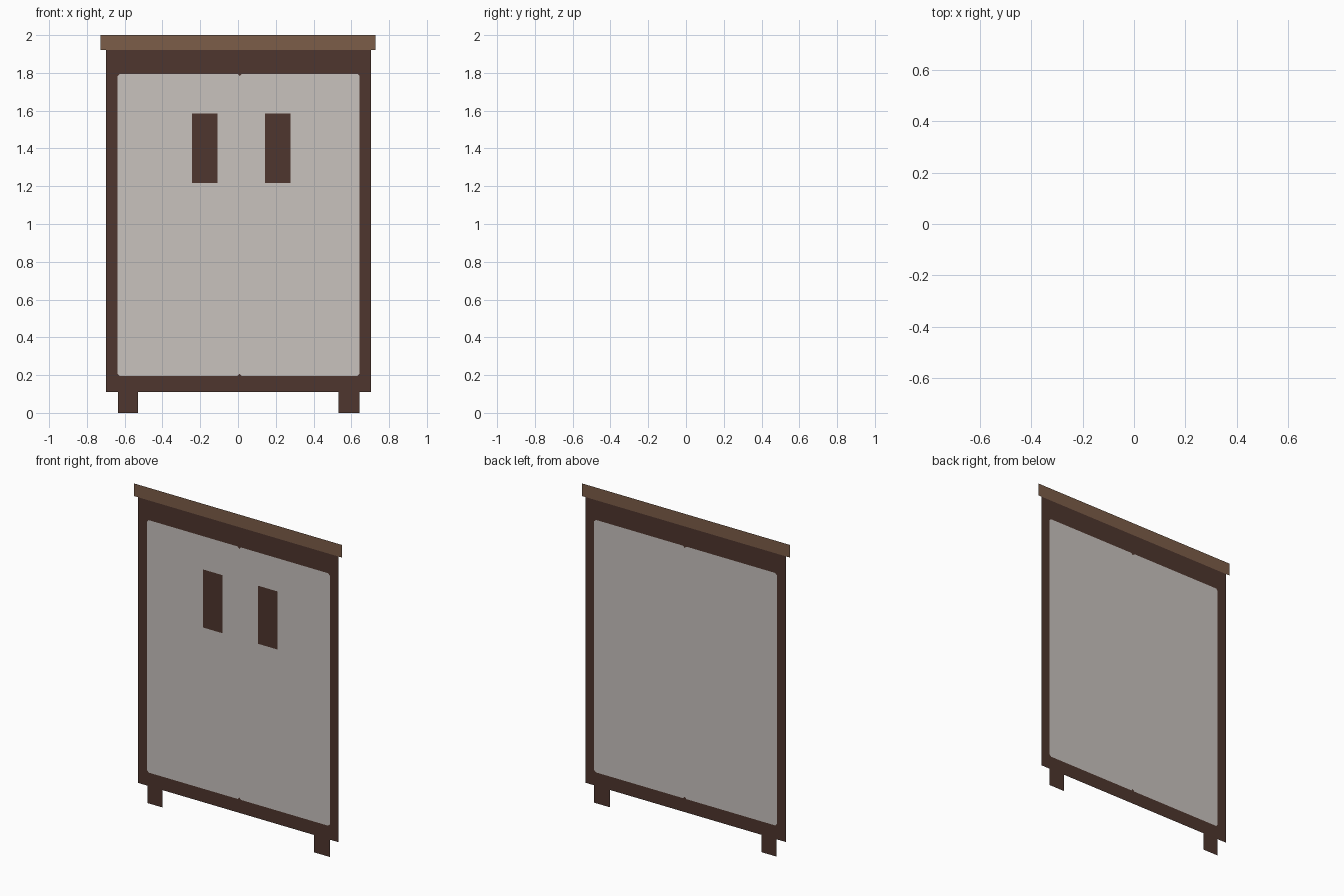
import bpy, bmesh

if "Cube" in bpy.data.objects:
    bpy.data.objects.remove(bpy.data.objects["Cube"])

def srgb(*c):
    return [((v / 255 + 0.055) / 1.055) ** 2.4 for v in c] + [1.0]

def material(name, rgb):
    m = bpy.data.materials.new(name)
    m.diffuse_color = srgb(*rgb)
    m.use_nodes = True
    m.node_tree.nodes["Principled BSDF"].inputs["Base Color"].default_value = m.diffuse_color
    return m

dark = material("dark_brown", (78, 54, 46))
wood = material("mid_brown", (124, 93, 72))
grey = material("warm_grey", (200, 194, 190))

def flat(name, polys, mat, y=0.0):
    """Flat sheet in the x-z plane made of counter-clockwise polygons, facing -y."""
    bm = bmesh.new()
    for poly in polys:
        bm.faces.new([bm.verts.new((x, y, z)) for x, z in poly])
    bmesh.ops.remove_doubles(bm, verts=bm.verts, dist=1e-5)
    me = bpy.data.meshes.new(name)
    bm.to_mesh(me)
    bm.free()
    me.materials.append(mat)
    ob = bpy.data.objects.new(name, me)
    bpy.context.collection.objects.link(ob)
    return ob

def rect(x0, x1, z0, z1):
    return [(x0, z0), (x1, z0), (x1, z1), (x0, z1)]

# Key positions
L, R, B, T = -0.70, 0.705, 0.11, 1.92          # carcass outline
DL, DM, DR, DB, DT = -0.637, 0.009, 0.644, 0.195, 1.795  # door opening
c = 0.012                                      # clipped door corners

def door(x0, x1):
    return [(x0 + c, DB), (x1 - c, DB), (x1, DB + c), (x1, DT - c),
            (x1 - c, DT), (x0 + c, DT), (x0, DT - c), (x0, DB + c)]

def corner_fills(x0, x1):
    return [[(x0, DB), (x0 + c, DB), (x0, DB + c)],
            [(x1, DB), (x1, DB + c), (x1 - c, DB)],
            [(x1, DT), (x1 - c, DT), (x1, DT - c)],
            [(x0, DT), (x0, DT - c), (x0 + c, DT)]]

# Carcass frame around the doors, including the bits at clipped corners
flat("carcass_frame",
     [rect(L, DL, B, T), rect(DR, R, B, T), rect(DL, DR, B, DB), rect(DL, DR, DT, T)]
     + corner_fills(DL, DM) + corner_fills(DM, DR), dark)

# Doors
flat("left_door", [door(DL, DM)], grey)
flat("right_door", [door(DM, DR)], grey)

# Top board
flat("top_board", [rect(-0.728, 0.728, T, 2.0)], wood)

# Feet
flat("left_foot", [rect(-0.635, -0.53, 0, B)], dark)
flat("right_foot", [rect(0.533, 0.644, 0, B)], dark)

# Handle plates, only on the front
flat("left_handle", [rect(-0.243, -0.108, 1.217, 1.585)], dark, -0.001)
flat("right_handle", [rect(0.142, 0.279, 1.217, 1.585)], dark, -0.001)
